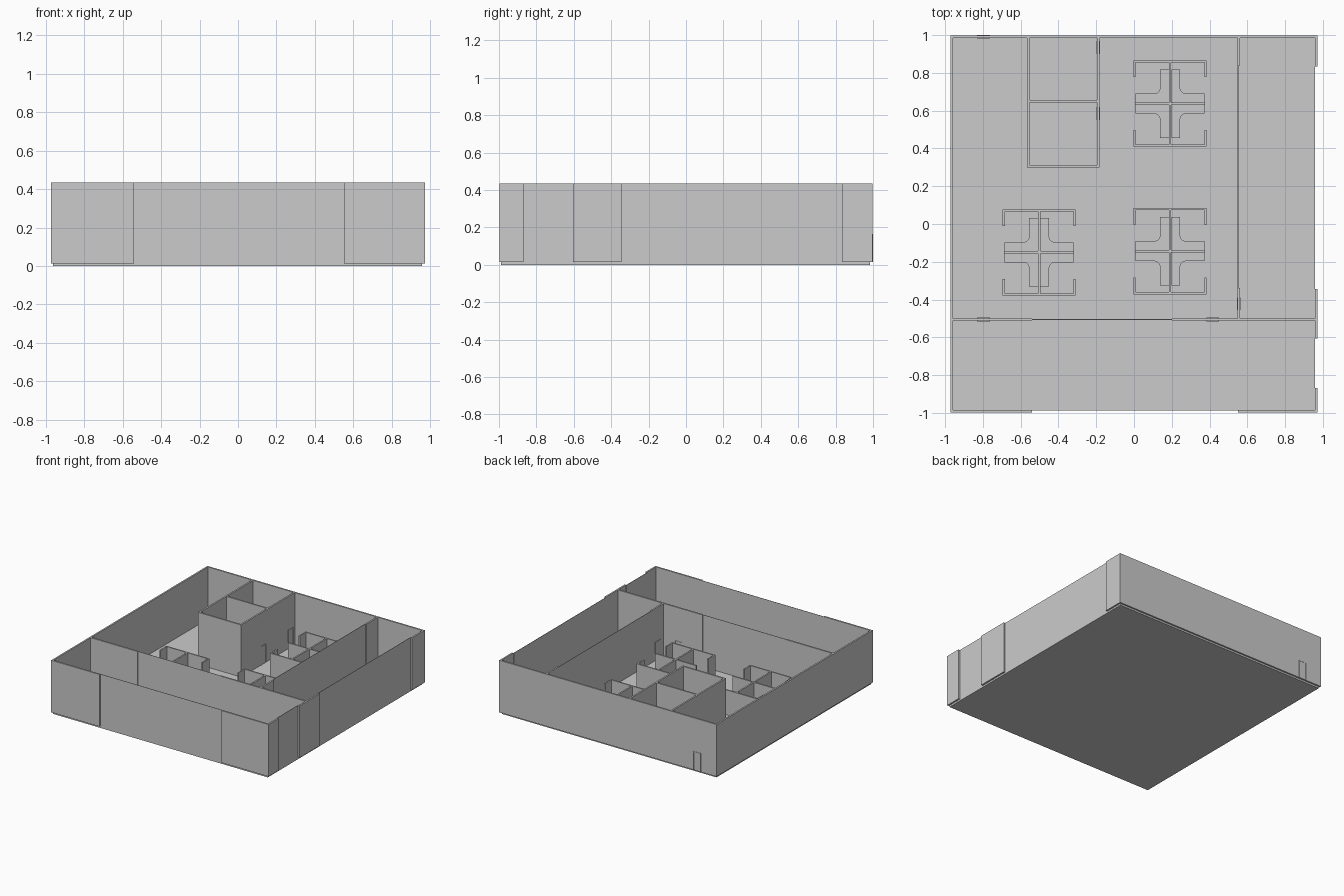
import bpy, bmesh

if "Cube" in bpy.data.objects:
    bpy.data.objects.remove(bpy.data.objects["Cube"])

FLOOR, TOP = 0.014, 0.435      # slab top and wall top
T = 0.013                      # wall thickness


def add_prism(bm, pts, z0, z1):
    """Extrude a flat outline from z0 up to z1."""
    low = [bm.verts.new((x, y, z0)) for x, y in pts]
    face = bm.faces.new(low)
    out = bmesh.ops.extrude_face_region(bm, geom=[face])
    for v in out["geom"]:
        if isinstance(v, bmesh.types.BMVert):
            v.co.z = z1


def make(name, parts):
    """parts: list of (outline, z0, z1)."""
    bm = bmesh.new()
    for pts, z0, z1 in parts:
        add_prism(bm, pts, z0, z1)
    bmesh.ops.recalc_face_normals(bm, faces=bm.faces)
    me = bpy.data.meshes.new(name)
    bm.to_mesh(me)
    bm.free()
    ob = bpy.data.objects.new(name, me)
    bpy.context.collection.objects.link(ob)
    return ob


def rect(x0, x1, y0, y1):
    return [(x0, y0), (x1, y0), (x1, y1), (x0, y1)]


def wall(name, x0, x1, y0, y1, z0=FLOOR, z1=TOP):
    return make(name, [(rect(x0, x1, y0, y1), z0, z1)])


# Floor slab
wall("floor", -0.962, 0.958, -0.988, 0.985, 0, FLOOR)

# Outer walls
wall("left_wall", -0.972, -0.972 + T, -0.998, 0.998)
wall("back_wall", -0.972 + T, 0.972 - T, 0.998 - T, 0.998)
for i, (a, b) in enumerate([(-0.972 + T, -0.54), (0.55, 0.972 - T)]):
    wall(f"front_wall_{i}", a, b, -0.998, -0.998 + T)
right_solid = [(-0.998, -0.868), (-0.605, -0.345), (0.835, 0.998)]
for i, (a, b) in enumerate(right_solid):
    wall(f"right_wall_{i}", 0.972 - T, 0.972, a, b)

# Thin window panels in the outer walls
wall("front_window", -0.54, 0.55, -0.988, -0.985)
for i in range(2):
    wall(f"right_window_{i}", 0.955, 0.958, right_solid[i][1], right_solid[i + 1][0])

# Lobby partition with a thin centre panel
LY = -0.512
wall("lobby_wall_left", -0.959, -0.54, LY, LY + T)
wall("lobby_wall_right", 0.20, 0.959, LY, LY + T)
wall("lobby_window", -0.54, 0.20, LY + 0.005, LY + 0.008)

# Side room partition
HX = 0.549
wall("side_room_wall_back", HX, HX + T, 0.838, 0.985)
wall("side_room_window", HX, HX + 0.003, -0.34, 0.838)
wall("side_room_wall_front", HX, HX + T, LY + T, -0.34)

# Two small closed rooms against the back wall
wall("small_room_left_wall", -0.567, -0.567 + T, 0.30, 0.985)
wall("small_room_right_wall", -0.195, -0.195 + T, 0.30, 0.985)
for i, y in enumerate((0.30, 0.644)):
    wall(f"small_room_cross_wall_{i}", -0.567 + T, -0.195, y, y + T)


def door(name, cx, cy, along_x):
    """Door leaf with a frame that stands proud of both wall faces."""
    w, h, f = 0.034, 0.164, 0.007

    def r(u0, u1, d):
        return (rect(cx + u0, cx + u1, cy - d, cy + d) if along_x
                else rect(cx - d, cx + d, cy + u0, cy + u1))
    d = T / 2 + 0.003
    make(name + "_frame", [(r(-w, -w + f, d), FLOOR, h),
                           (r(w - f, w, d), FLOOR, h),
                           (r(-w + f, w - f, d), h - f, h)])
    make(name + "_leaf", [(r(-w + f, w - f, T / 2 + 0.001), FLOOR, h - f)])


h = T / 2
door("rear_door", -0.797, 0.998 - h, True)
door("lobby_door_left", -0.797, LY + h, True)
door("lobby_door_right", 0.417, LY + h, True)
door("side_room_door", HX + h, -0.422, False)
door("small_room_door_back", -0.195 + h, 0.935, False)
door("small_room_door_front", -0.195 + h, 0.585, False)

# Four-seat cubicle clusters: cross divider, end screens and L-shaped desks
DESK = [(0.007, 0.007), (0.183, 0.007), (0.183, 0.053), (0.08, 0.053),
        (0.067, 0.058), (0.058, 0.067), (0.053, 0.08), (0.053, 0.182), (0.007, 0.182)]
CH, W, L, t = 0.215, 0.193, 0.228, 0.011


def cluster(name, cx, cy):
    screens = [(rect(cx - 0.006, cx + 0.006, cy - L + t, cy + L - t), FLOOR, CH),
               (rect(cx - 0.185, cx - 0.006, cy - 0.006, cy + 0.006), FLOOR, CH),
               (rect(cx + 0.006, cx + 0.185, cy - 0.006, cy + 0.006), FLOOR, CH)]
    desks = []
    for sy in (-1, 1):
        # U-shaped end screen
        u = [(-W, L), (W, L), (W, L - 0.088), (W - t, L - 0.088),
             (W - t, L - t), (-W + t, L - t), (-W + t, L - 0.088), (-W, L - 0.088)]
        screens.append(([(cx + x, cy + sy * y) for x, y in u], FLOOR, CH))
        for sx in (-1, 1):
            desks.append(([(cx + sx * x, cy + sy * y) for x, y in DESK], 0.088, 0.096))
    make(name + "_screens", screens)
    make(name + "_desks", desks)


cluster("cubicles_back", 0.191, 0.637)
cluster("cubicles_right", 0.191, -0.144)
cluster("cubicles_left", -0.502, -0.150)
